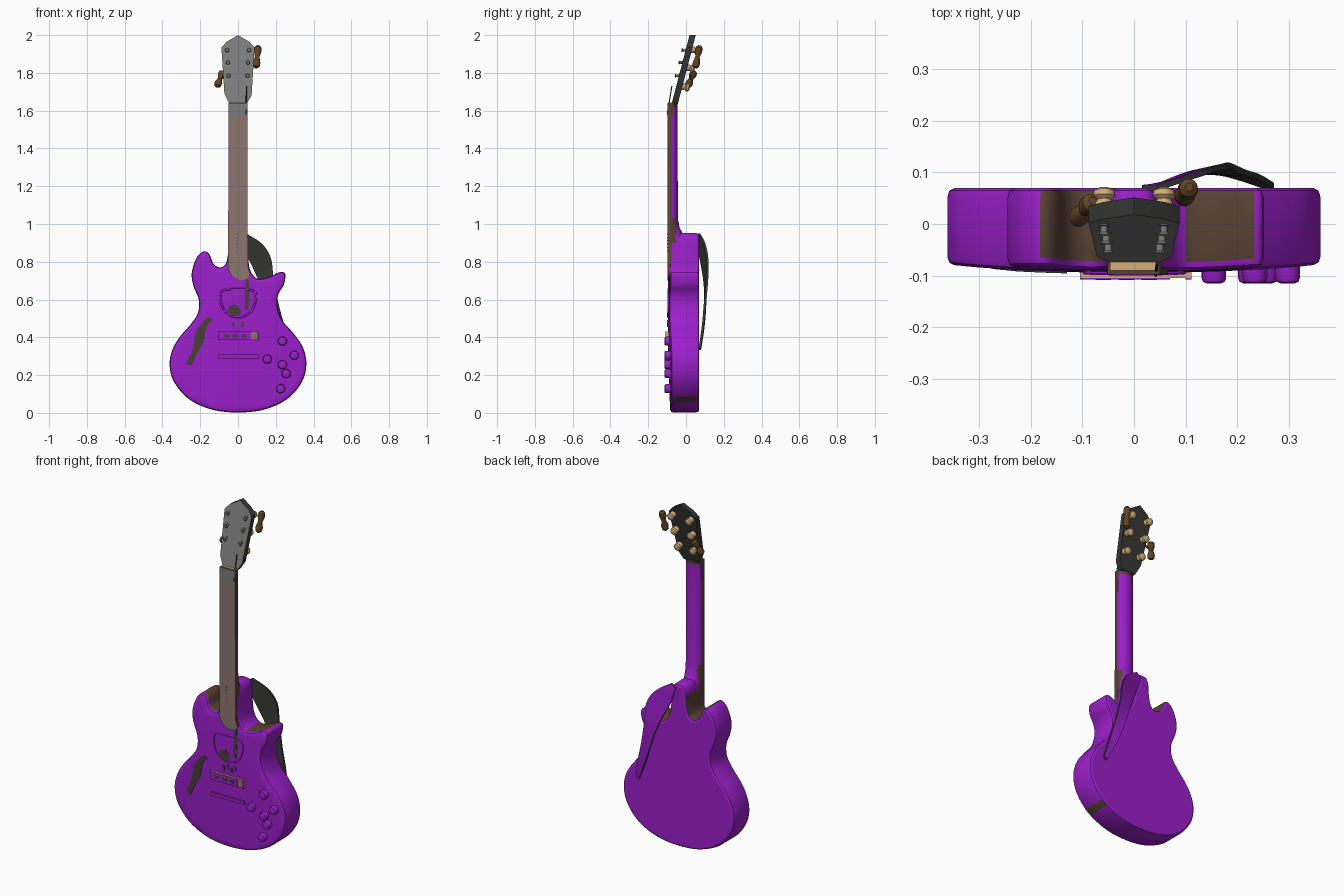
import bpy, bmesh, math
from mathutils import Vector

if "Cube" in bpy.data.objects:
    bpy.data.objects.remove(bpy.data.objects["Cube"])


def mat(name, r, g, b):
    m = bpy.data.materials.new(name)
    m.diffuse_color = (r, g, b, 1)
    m.use_nodes = True
    m.node_tree.nodes["Principled BSDF"].inputs["Base Color"].default_value = m.diffuse_color
    return m


PURPLE = mat("purple", 0.33, 0.014, 0.60)
BROWN = mat("dark_brown", 0.10, 0.055, 0.035)
BOARD = mat("fretboard_brown", 0.26, 0.185, 0.155)
GREY = mat("headstock_grey", 0.20, 0.20, 0.20)
DARK = mat("charcoal", 0.04, 0.04, 0.037)
OLIVE = mat("dark_olive", 0.06, 0.052, 0.04)
TAN = mat("tan", 0.64, 0.42, 0.19)
TUNER = mat("tuner_brown", 0.13, 0.06, 0.02)
METAL = mat("metal_grey", 0.22, 0.22, 0.22)


def finish(name, bm, mats, rule=None):
    bmesh.ops.recalc_face_normals(bm, faces=bm.faces)
    bm.normal_update()
    if rule:
        for f in bm.faces:
            f.material_index = rule(f)
    me = bpy.data.meshes.new(name)
    bm.to_mesh(me)
    bm.free()
    for m in mats:
        me.materials.append(m)
    me.shade_smooth()
    me.set_sharp_from_angle(angle=math.radians(35))
    for p in me.polygons:            # big flat caps stay flat
        if len(p.vertices) > 40:
            p.use_smooth = False
    ob = bpy.data.objects.new(name, me)
    bpy.context.collection.objects.link(ob)
    return ob


def skin(rings, cyclic=False):
    """Skin a stack of closed rings; cap the ends unless cyclic."""
    bm = bmesh.new()
    rv = [[bm.verts.new(p) for p in r] for r in rings]
    n, k = len(rv[0]), len(rv)
    for i in range(k if cyclic else k - 1):
        a, b = rv[i], rv[(i + 1) % k]
        for j in range(n):
            bm.faces.new((a[j], a[(j + 1) % n], b[(j + 1) % n], b[j]))
    if not cyclic:
        bm.faces.new(rv[0])
        bm.faces.new(rv[-1])
    return bm


def plate(name, pts, y0, y1, mats, rule=None):
    """Flat part with an x,z outline; y0 and y1 are numbers or functions of x,z."""
    fy = lambda y, x, z: y(x, z) if callable(y) else y
    rings = [[(x, fy(y, x, z), z) for x, z in pts] for y in (y0, y1)]
    return finish(name, skin(rings), mats, rule)


def rect(x0, x1, z0, z1):
    return [(x0, z0), (x1, z0), (x1, z1), (x0, z1)]


def turned(name, start, end, profile, m, n=14):
    """Turned part from start to end; profile is (fraction, radius)."""
    a, d = Vector(start), Vector(end) - Vector(start)
    q = d.to_track_quat('Z', 'Y')
    rings = [[a + d * t + q @ Vector((r * math.cos(2 * math.pi * i / n),
              r * math.sin(2 * math.pi * i / n), 0)) for i in range(n)] for t, r in profile]
    return finish(name, skin(rings), [m])


def spline(pts, sub=6, closed=True):
    """Catmull-Rom through the points."""
    p = [Vector(q) for q in pts]
    n, out = len(p), []
    get = (lambda i: p[i % n]) if closed else (lambda i: p[max(0, min(n - 1, i))])
    for i in range(n if closed else n - 1):
        a, b, c, d = (get(i + k) for k in (-1, 0, 1, 2))
        for s in range(sub):
            t = s / sub
            out.append(0.5 * (2 * b + (c - a) * t + (2 * a - 5 * b + 4 * c - d) * t * t
                              + (3 * b - a - 3 * c + d) * t ** 3))
    return out if closed else out + [p[-1]]


def inset(pts, d):
    n, out = len(pts), []
    for i in range(n):
        t = (pts[(i + 1) % n] - pts[i - 1]).normalized()
        out.append(pts[i] + Vector((-t.y, t.x)) * d)
    return out


# body: rounded outline with a gently arched front
RIM = -0.08


def front(x, z):
    return RIM - 0.015 * max(0, 1 - (x / 0.36) ** 2 - ((z - 0.45) / 0.5) ** 2)


outline = spline([
    (0, .002), (.14, .018), (.26, .073), (.338, .163), (.362, .26), (.342, .35), (.29, .425),
    (.235, .49), (.208, .57), (.215, .63), (.243, .68), (.25, .735), (.22, .745), (.16, .718),
    (.1, .712), (.063, .76), (.052, .85), (.047, .915), (.03, .947), (0, .952), (-.03, .947),
    (-.047, .915), (-.052, .85), (-.065, .79), (-.095, .77), (-.13, .79), (-.152, .84),
    (-.182, .855), (-.22, .82), (-.245, .74), (-.235, .67), (-.208, .6), (-.212, .53),
    (-.25, .47), (-.31, .4), (-.349, .33), (-.362, .25), (-.338, .163), (-.26, .073), (-.14, .018)])
profile = [(.014, RIM), (.004, RIM + .005), (0, RIM + .016), (0, .052), (.004, .065), (.014, .07)]
bm = skin([[(p.x, y, p.y) for p in inset(outline, d)] for d, y in profile])
cuts = [((x / 100, 0, 0), (1, 0, 0)) for x in range(-32, 33, 4)]
cuts += [((0, 0, z / 100), (0, 0, 1)) for z in range(4, 95, 5)]
for co, no in cuts:
    fs = [f for f in bm.faces if all(abs(v.co.y - RIM) < 1e-5 for v in f.verts)]
    es = {e for f in fs for e in f.edges}
    vs = {v for f in fs for v in f.verts}
    bmesh.ops.bisect_plane(bm, geom=fs + list(es) + list(vs), plane_co=co, plane_no=no)
for v in bm.verts:
    if v.co.y < -0.05:
        v.co.y += front(v.co.x, v.co.z) - RIM


def body_colour(f):
    c, nm = f.calc_center_median(), f.normal
    if abs(nm.y) > 0.3:
        return 0
    if c.z > .68 and nm.z > .15 and (-.18 < c.x < -.075 or .10 < c.x < .235):
        return 1
    if -.08 < c.x < -.04 and .76 < c.z < .9:      # left side of the heel
        return 1
    return 1 if .24 < c.x < .275 and c.z < .1 else 0


finish("body", bm, [PURPLE, BROWN], body_colour)

# neck back: D-shaped section swelling into the heel, brown near both ends
arc = [math.pi * i / 12 for i in range(13)]
neck_rings = [[(w * math.cos(a), -.077 + d * math.sin(a), z) for a in arc]
              for z, w, d in [(.9, .051, .1), (.95, .05, .06), (.98, .05, .043),
                              (1.03, .05, .034), (1.615, .049, .032), (1.64, .049, .032)]]


def neck_colour(f):
    c = f.calc_center_median()
    return 1 if c.z > 1.61 or (c.z < 1.02 and c.y < -.05) else 0


finish("neck", skin(neck_rings), [PURPLE, BROWN], neck_colour)

# fretboard with dark edges, its grey top end, and the nut
plate("fretboard", [(-.052, .76), (-.035, .73), (.01, .70), (.05, .71), (.066, .73), (.052, .77),
                    (.05, 1.57), (-.051, 1.57)], -.098, -.076, [BOARD, BROWN],
      lambda f: 0 if abs(f.normal.y) > .5 else 1)
plate("fretboard_top_end", rect(-.051, .05, 1.57, 1.641), -.098, -.07, [GREY, BROWN],
      lambda f: 0 if abs(f.normal.y) > .5 else 1)
plate("nut", rect(-.047, .047, 1.638, 1.644), -.09, -.07, [TAN])
for i in range(6):
    plate(f"board_marker_{i}", rect(-.009, -.002, .855 + .018 * i, .860 + .018 * i),
          -.1, -.097, [BROWN])
turned("loose_string", (.042, -.1, 1.58), (.045, -.075, 1.73), [(0, .003), (1, .003)], DARK, 6)

# headstock, leaning backwards
LEAN = .26
lean = lambda o: (lambda x, z: o + LEAN * (z - 1.64))
plate("headstock", [(-.045, 1.635), (.045, 1.635), (.072, 1.68), (.088, 1.935), (.06, 1.965),
                    (0, 2.0), (-.06, 1.965), (-.088, 1.935), (-.072, 1.69)],
      lean(-.075), lean(-.042), [GREY, DARK], lambda f: 0 if f.normal.y < -.7 else 1)

# string posts on the front and gear housings on the back
for side in (-1, 1):
    for i, z in enumerate((1.92, 1.855, 1.785)):
        x, y = side * (.058 - .004 * i), lean(0)(0, z)
        turned(f"string_post_{side}_{i}", (x, y - .06, z), (x, y - .096, z),
               [(0, .012), (.4, .012), (.45, .007), (.8, .007), (.9, .011), (1, .008)], METAL)
        zb = z - .03 * i + .005
        yb = lean(0)(0, zb)
        turned(f"gear_housing_{side}_{i}", (x, yb - .05, zb), (x, yb - .004, zb - .01),
               [(0, .018), (.35, .018), (.5, .014), (.65, .022), (.88, .02), (1, .01)], TAN)

# tuner buttons
bone = [(0, .008), (.08, .018), (.25, .02), (.5, .012), (.75, .02), (.92, .018), (1, .007)]
turned("tuner_button_right", (.107, .072, 1.945), (.096, .05, 1.825), bone, TUNER)
turned("tuner_button_left", (-.08, .045, 1.81), (-.112, .008, 1.725), bone, TUNER)
turned("tuner_shaft_left", (-.06, .02, 1.79), (-.095, .025, 1.775), [(0, .006), (1, .006)], TUNER, 8)

# sound hole rim: rounded D, with dark insets
rim = spline([(0, .655), (.075, .65), (.096, .62), (.08, .555), (.04, .515), (0, .508),
              (-.04, .515), (-.08, .555), (-.094, .62), (-.075, .65)][::-1], 4)
rings = []
for o, h in ((.006, 0), (.004, .007), (-.004, .007), (-.006, 0)):
    rings.append([(p.x, front(p.x, p.y) + .002 - h, p.y) for p in inset(rim, o)])
finish("sound_hole_rim", skin(rings, True), [PURPLE])
lift = lambda h: (lambda x, z: front(x, z) - h)
plate("sound_hole_inset", [(-.055, .52), (-.02, .512), (.012, .512), (.012, .55), (-.015, .575),
                           (-.05, .565)], lift(.003), lift(-.003), [OLIVE])
plate("dark_strip", [(.035, .55), (.055, .545), (.06, .65), (.055, .72), (.04, .71)],
      lift(.003), lift(-.003), [OLIVE])

# f-hole: S-shaped plate
path = spline([(-.143, .498), (-.165, .485), (-.195, .43), (-.21, .37), (-.235, .31), (-.262, .255)], 4, False)
left, right = [], []
for i, p in enumerate(path):
    t = i / (len(path) - 1)
    w = .009 + .012 * math.sin(math.pi * t) + .004 * math.cos(4 * math.pi * t)
    left.append((p.x - w, p.y + w * .45))
    right.append((p.x + w, p.y - w * .45))
plate("f_hole", left + right[::-1], lift(.003), lift(-.003), [OLIVE])

# bridge and tailpiece
plate("bridge", rect(-.105, .112, .385, .432), -.105, -.085, [TAN, BOARD],
      lambda f: 1 if f.normal.y < -.5 else 0)
plate("bridge_cover", rect(-.105, .07, .385, .431), -.108, -.104, [PURPLE])
plate("bridge_end", rect(.1, .112, .385, .431), -.108, -.104, [PURPLE])
for i in range(3):
    x = -.075 + i * .045
    plate(f"bridge_slot_{i}", rect(x, x + .03, .4, .416), -.109, -.107, [OLIVE])
for i in range(4):
    x, z = -.03 + i * .024, .455 + .012 * (i % 2)
    plate(f"saddle_{i}", rect(x, x + .012, z, z + .025), -.1, -.09, [PURPLE if i % 2 else OLIVE])
plate("tailpiece", rect(-.105, .11, .288, .308), -.103, -.085, [PURPLE])

# control knobs
for i, (x, z) in enumerate([(.235, .38), (.298, .305), (.155, .285), (.235, .255),
                            (.255, .208), (.226, .128)]):
    turned(f"knob_{i}", (x, -.075, z), (x, -.115, z),
           [(0, .024), (.75, .024), (.93, .021), (1, .014)], PURPLE, 18)

# strap: dark inside, purple outside, hanging behind the right shoulder
keys = [(.03, .07, .94, .018, .0), (.085, .085, .87, .052, .012), (.128, .1, .79, .058, .012),
        (.155, .106, .69, .042, .006), (.19, .1, .56, .032, 0), (.225, .09, .45, .025, 0),
        (.262, .074, .34, .012, 0)]
strap = []
for x, y, z, w, tw in spline(keys, 4, False):
    o = Vector((w * .8, tw, w * .5))
    c, th = Vector((x, y, z)), Vector((0, .006, 0))
    strap.append([c - o - th, c + o - th, c + o + th, c - o + th])
finish("strap", skin(strap), [DARK, PURPLE], lambda f: 1 if f.normal.y > .5 else 0)
